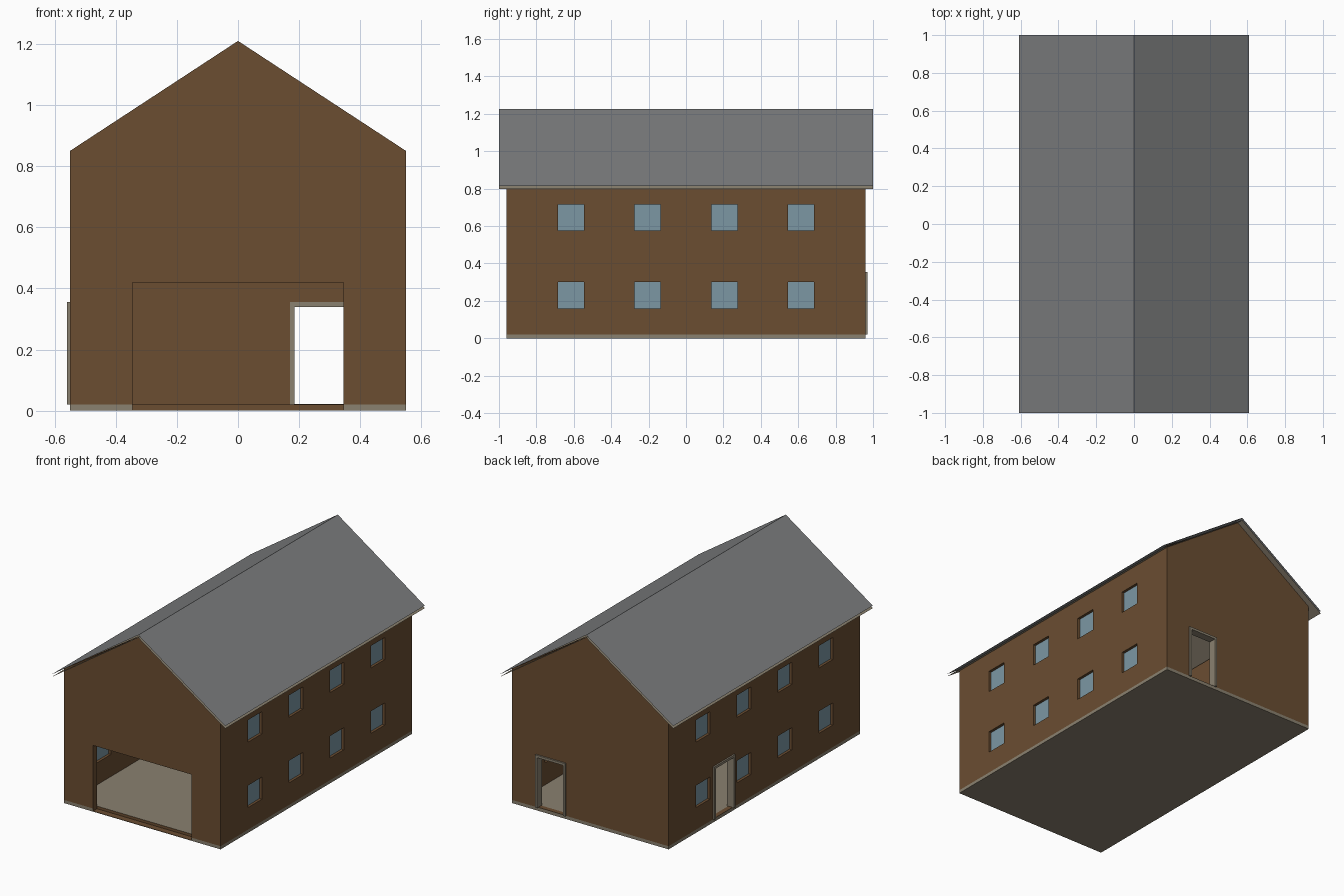
import bpy
import bmesh

if "Cube" in bpy.data.objects:
    bpy.data.objects.remove(bpy.data.objects["Cube"], do_unlink=True)

HALF_W, HALF_L = 0.55, 0.96      # outer wall footprint
EAVE, RIDGE = 0.85, 1.21
THICK, BASE = 0.04, 0.02         # wall thickness, slab height


def material(name, rgb):
    mat = bpy.data.materials.new(name)
    mat.use_nodes = True
    mat.diffuse_color = (*rgb, 1)
    bsdf = next(n for n in mat.node_tree.nodes if n.type == "BSDF_PRINCIPLED")
    bsdf.inputs["Base Color"].default_value = (*rgb, 1)
    return mat


BROWN = material("brown_wall", (0.145, 0.075, 0.031))
STONE = material("beige_stone", (0.255, 0.22, 0.16))
SLATE = material("grey_roof", (0.2, 0.205, 0.21))
GLASS = material("blue_glass", (0.2, 0.31, 0.37))


def finish(name, bm, mat):
    mesh = bpy.data.meshes.new(name)
    bm.to_mesh(mesh)
    bm.free()
    mesh.materials.append(mat)
    obj = bpy.data.objects.new(name, mesh)
    bpy.context.collection.objects.link(obj)
    return obj


def box(name, x, y, z, mat):
    """Box from (low, high) ranges on each axis."""
    bm = bmesh.new()
    bmesh.ops.create_cube(bm, size=1)
    for v in bm.verts:
        v.co = [r[0] if c < 0 else r[1] for r, c in zip((x, y, z), v.co)]
    return finish(name, bm, mat)


def extrude_y(name, profile, y0, y1, mat, closed=True):
    """Sweep an xz profile along y, as a solid or an open sheet."""
    bm = bmesh.new()
    verts = [bm.verts.new((px, y0, pz)) for px, pz in profile]
    if closed:
        geom = [bm.faces.new(verts)]
        out = bmesh.ops.extrude_face_region(bm, geom=geom)
    else:
        geom = [bm.edges.new(pair) for pair in zip(verts, verts[1:])]
        out = bmesh.ops.extrude_edge_only(bm, edges=geom)
    moved = [g for g in out["geom"] if isinstance(g, bmesh.types.BMVert)]
    bmesh.ops.translate(bm, verts=moved, vec=(0, y1 - y0, 0))
    bmesh.ops.recalc_face_normals(bm, faces=bm.faces)
    if not closed and sum(f.normal.z for f in bm.faces) < 0:
        bmesh.ops.reverse_faces(bm, faces=bm.faces)
    return finish(name, bm, mat)


def cut(obj, x, y, z):
    """Cut a box-shaped opening, then discard the cutter."""
    cutter = box("cutter", x, y, z, BROWN)
    cutter.hide_render = True
    mod = obj.modifiers.new("opening", "BOOLEAN")
    mod.operation, mod.solver, mod.object = "DIFFERENCE", "EXACT", cutter
    bpy.context.view_layer.objects.active = obj
    bpy.ops.object.modifier_apply(modifier=mod.name)
    bpy.data.objects.remove(cutter, do_unlink=True)


def around(c, half):
    return (c - half, c + half)


# Floor slab with a notch at the wide entrance
GATE = 0.345
slab = box("floor_slab", (-HALF_W, HALF_W), (-HALF_L, HALF_L), (0, BASE), STONE)
cut(slab, (-GATE, GATE), (-1.1, -HALF_L + THICK), (0.003, 0.1))
slab.data.materials.clear()
slab.data.materials.append(STONE)
slab.data.materials.append(BROWN)
for face in slab.data.polygons:
    c = face.center
    in_notch = abs(c.x) < GATE + 0.001 and -HALF_L + 0.001 < c.y < -HALF_L + THICK + 0.001
    face.material_index = int(in_notch)

# Gable walls
gable = [(-HALF_W, BASE), (HALF_W, BASE), (HALF_W, EAVE), (0, RIDGE), (-HALF_W, EAVE)]
front = extrude_y("front_wall", gable, -HALF_L, -HALF_L + THICK, BROWN)
cut(front, (-GATE, GATE), (-1.1, -0.8), (-0.1, 0.42))
back = extrude_y("back_wall", gable, HALF_L - THICK, HALF_L, BROWN)

# Side walls with two rows of windows
INNER = HALF_L - THICK
sides = {}
for side, label in ((1, "left"), (-1, "right")):
    xs = sorted((side * HALF_W, side * (HALF_W - THICK)))
    wall = box(label + "_wall", xs, (-INNER, INNER), (BASE, EAVE), BROWN)
    sides[side] = wall
    for wy in (-0.615, -0.205, 0.205, 0.615):
        for wz in (0.23, 0.645):
            cut(wall, around(side * HALF_W, 0.1), around(wy, 0.07), around(wz, 0.07))
            box(label + "_window_pane", around(side * (HALF_W - 0.02), 0.003),
                around(wy, 0.07), around(wz, 0.07), GLASS)

# Doorways: opening, frame and threshold
DOOR_HALF, DOOR_TOP, RIM = 0.09, 0.34, 0.015


def doorway(label, wall, centre, across, through):
    """across: axis index of the door width; through: range across the wall."""
    def part(name, a, z, mat):
        ranges = (a, through) if across == 0 else (through, a)
        return box(label + name, *ranges, z, mat)

    hole = around(centre, DOOR_HALF + RIM)
    deep = (through[0] - 0.1, through[1] + 0.1)
    cut(wall, *((hole, deep) if across == 0 else (deep, hole)), (-0.1, DOOR_TOP + RIM))
    for s in (-1, 1):
        part("_door_jamb", around(centre + s * (DOOR_HALF + RIM / 2), RIM / 2),
             (BASE, DOOR_TOP), STONE)
    part("_door_head", hole, (DOOR_TOP, DOOR_TOP + RIM), STONE)
    ranges = [around(centre, DOOR_HALF), around(sum(through) / 2, THICK / 2 - 0.005)]
    if across == 1:
        ranges.reverse()
    box(label + "_threshold", *ranges, (BASE, BASE + 0.002), BROWN)


doorway("back", back, 0.275, 0, (INNER, HALF_L + 0.01))
doorway("side", sides[-1], 0.41, 1, (-HALF_W - 0.01, -HALF_W + THICK))

# Roof: thin outer sheet above a lining sheet, both open at the edges
for name, top, eave, mat in (("roof_sheet", 1.227, 0.813, SLATE),
                             ("roof_lining", 1.211, 0.797, STONE)):
    extrude_y(name, [(-0.61, eave), (0, top), (0.61, eave)], -1, 1, mat, closed=False)
